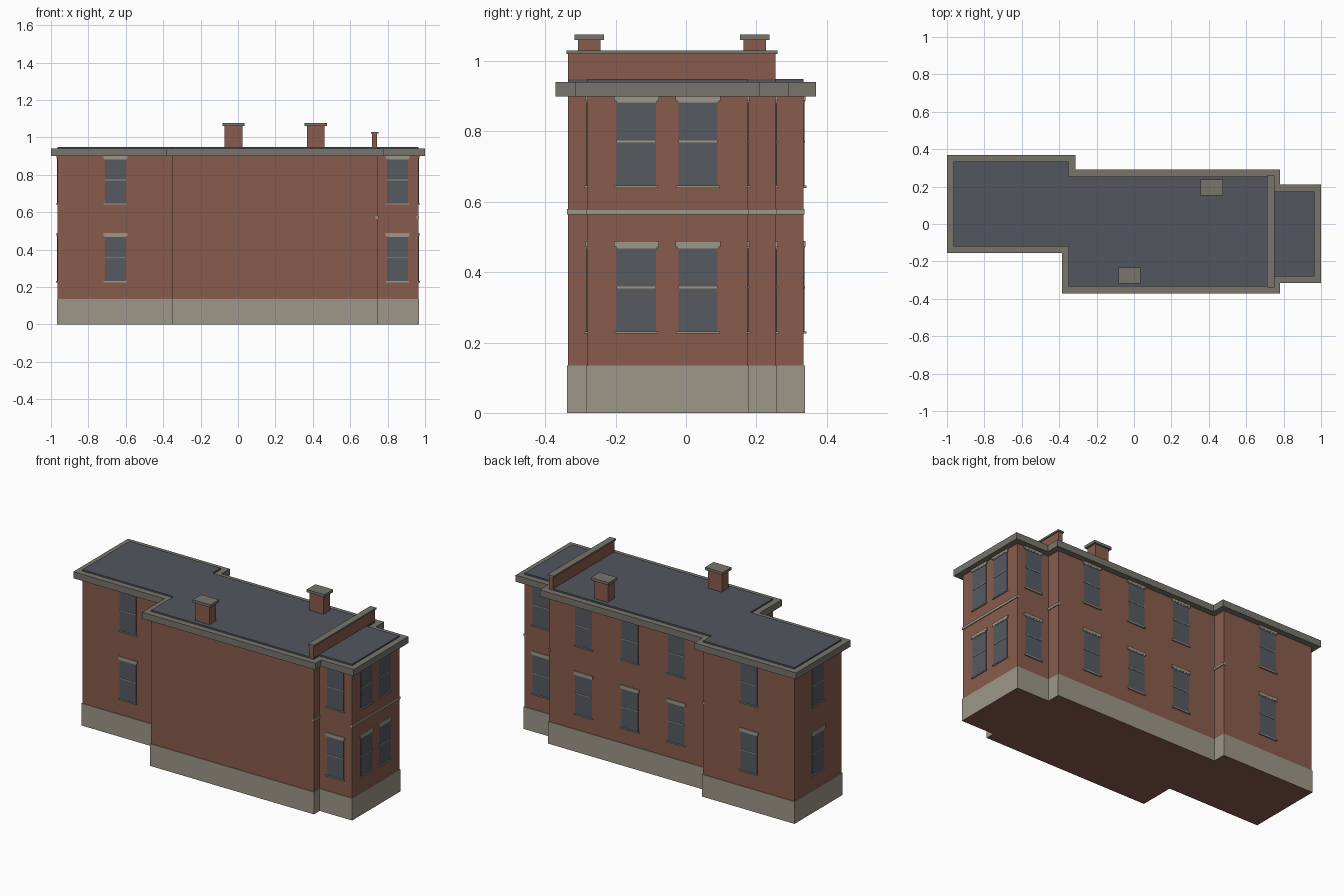
import bpy
import bmesh
from mathutils import Vector, Matrix

cube = bpy.data.objects.get("Cube")
if cube:
    bpy.data.objects.remove(cube, do_unlink=True)


def material(name, color):
    m = bpy.data.materials.new(name)
    m.use_nodes = True
    m.diffuse_color = (*color, 1)
    m.node_tree.nodes["Principled BSDF"].inputs["Base Color"].default_value = (*color, 1)
    return m


BRICK = material("red brick", (0.25, 0.107, 0.074))
STONE = material("pale stone", (0.34, 0.31, 0.25))
CORNICE = material("grey stone", (0.19, 0.178, 0.155))
ROOFING = material("slate roofing", (0.085, 0.092, 0.113))
GLASS = material("dark glass", (0.092, 0.1, 0.118))

# Wall lines shared by the three joined blocks
WEST, STEP_WEST, STEP_EAST, EAST = -0.964, -0.35, 0.745, 0.964
WEST_Y = (-0.12, 0.334)
MAIN_Y = (-0.335, 0.255)
EAST_Y = (-0.28, 0.175)


def finish(name, bm, mats):
    bmesh.ops.recalc_face_normals(bm, faces=bm.faces)
    mesh = bpy.data.meshes.new(name)
    bm.to_mesh(mesh)
    bm.free()
    for m in mats:
        mesh.materials.append(m)
    obj = bpy.data.objects.new(name, mesh)
    bpy.context.collection.objects.link(obj)
    return obj


def add_box(bm, x, y, z, mat=0):
    """Add a box given (min, max) pairs."""
    size = Vector((x[1] - x[0], y[1] - y[0], z[1] - z[0]))
    mid = Vector((sum(x), sum(y), sum(z))) / 2
    verts = bmesh.ops.create_cube(
        bm, size=1, matrix=Matrix.Translation(mid) @ Matrix.Diagonal((*size, 1)))["verts"]
    for f in {f for v in verts for f in v.link_faces}:
        f.material_index = mat


def box(name, x, y, z, mat):
    bm = bmesh.new()
    add_box(bm, x, y, z)
    return finish(name, bm, [mat])


def footprint(d):
    """Building outline pushed outward by d."""
    return [
        (WEST - d, WEST_Y[0] - d), (STEP_WEST - d, WEST_Y[0] - d),
        (STEP_WEST - d, MAIN_Y[0] - d), (STEP_EAST + d, MAIN_Y[0] - d),
        (STEP_EAST + d, EAST_Y[0] - d), (EAST + d, EAST_Y[0] - d),
        (EAST + d, EAST_Y[1] + d), (STEP_EAST + d, EAST_Y[1] + d),
        (STEP_EAST + d, MAIN_Y[1] + d), (STEP_WEST + d, MAIN_Y[1] + d),
        (STEP_WEST + d, WEST_Y[1] + d), (WEST - d, WEST_Y[1] + d)]


def slab(name, d, z0, z1, mat):
    bm = bmesh.new()
    face = bm.faces.new([bm.verts.new((x, y, z0)) for x, y in footprint(d)])
    top = bmesh.ops.extrude_face_region(bm, geom=[face])["geom"]
    bmesh.ops.translate(bm, vec=(0, 0, z1 - z0),
                        verts=[g for g in top if isinstance(g, bmesh.types.BMVert)])
    return finish(name, bm, [mat])


# Main masses
base = slab("foundation", 0.004, 0, 0.135, STONE)
base.data.materials.append(BRICK)
for p in base.data.polygons:
    if p.normal.z < -0.5:
        p.material_index = 1
slab("brick_walls", 0, 0.13, 0.905, BRICK)
slab("cornice", 0.036, 0.9, 0.94, CORNICE)
slab("flat_roof", 0, 0.935, 0.949, ROOFING)

# Belt course on every wall that faces east
bm = bmesh.new()
for x, y in ((EAST, EAST_Y), (STEP_EAST, (MAIN_Y[0], EAST_Y[0])),
             (STEP_EAST, (EAST_Y[1], MAIN_Y[1])), (STEP_WEST, (MAIN_Y[1], WEST_Y[1]))):
    add_box(bm, (x - 0.01, x + 0.005), (y[0] - 0.003, y[1] + 0.003), (0.564, 0.579))
finish("belt_course", bm, [STONE])

# Fire wall across the roof with its coping
box("fire_wall", (0.717, 0.743), MAIN_Y, (0.93, 1.022), BRICK)
box("fire_wall_coping", (0.71, 0.75), (-0.34, 0.26), (1.02, 1.03), CORNICE)

# Chimneys
for name, cx, cy in (("front", -0.024, -0.275), ("back", 0.415, 0.195)):
    box(name + "_chimney", (cx - 0.047, cx + 0.047), (cy - 0.032, cy + 0.032),
        (0.93, 1.062), BRICK)
    box(name + "_chimney_cap", (cx - 0.06, cx + 0.06), (cy - 0.042, cy + 0.042),
        (1.06, 1.076), CORNICE)


def window(name, px, py, normal, sill):
    """Sash window on a wall: glass, meeting rail, sill and lintel."""
    bm = bmesh.new()
    # half width, bottom, top, projection, material
    for half, z0, z1, depth, mat in (
            (0.056, 0, 0.242, 0.003, 0),
            (0.056, 0.124, 0.129, 0.005, 1),
            (0.062, -0.005, 0.002, 0.008, 1),
            (0.058, 0.237, 0.244, 0.005, 1),
            (0.064, 0.242, 0.259, 0.006, 1)):
        z1 = min(z1, 0.903 - sill)
        add_box(bm, (-half, half), (-depth, 0.01), (z0, z1), mat)
    turn = Vector((0, -1, 0)).rotation_difference(Vector(normal)).to_matrix().to_4x4()
    if normal[1] > 0:
        turn = Matrix.Diagonal((1, -1, 1, 1))
    bmesh.ops.transform(bm, verts=bm.verts,
                        matrix=Matrix.Translation((px, py, sill)) @ turn)
    finish(name, bm, [GLASS, STONE])


FRONT, BACK, RIGHT, LEFT = (0, -1, 0), (0, 1, 0), (1, 0, 0), (-1, 0, 0)
places = [
    ("front_west", -0.656, WEST_Y[0], FRONT),
    ("front_east", 0.853, EAST_Y[0], FRONT),
    ("back_west", -0.658, WEST_Y[1], BACK),
    ("back_east", 0.853, EAST_Y[1], BACK),
    ("west_end", WEST, 0.107, LEFT),
    ("east_end_front", EAST, -0.141, RIGHT),
    ("east_end_back", EAST, 0.034, RIGHT)]
places += [("back_main_%d" % i, 0.51 - 0.312 * i, MAIN_Y[1], BACK) for i in range(3)]
for name, px, py, normal in places:
    for floor, sill in (("lower", 0.23), ("upper", 0.645)):
        window("%s_%s_window" % (name, floor), px, py, normal, sill)
